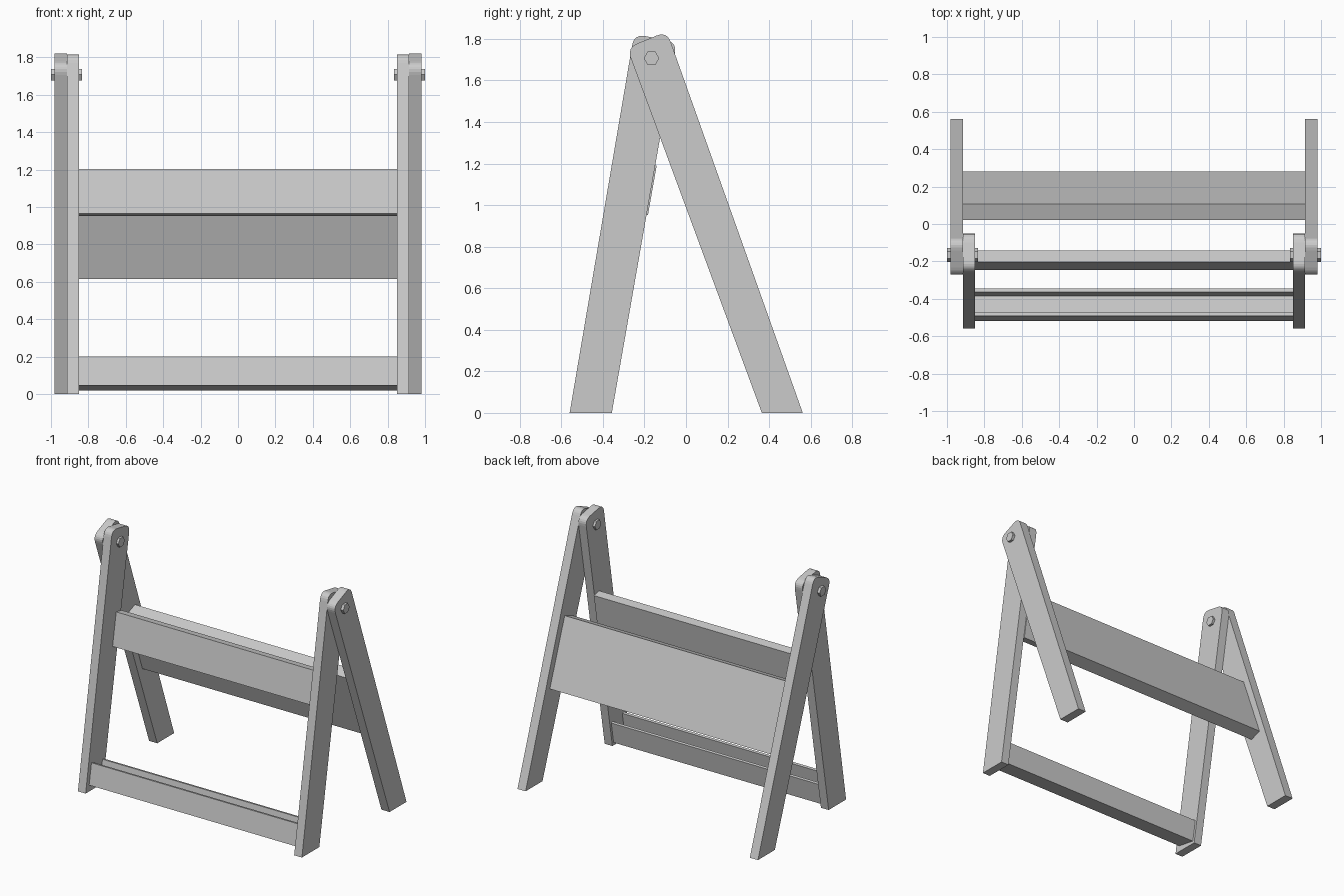
import bpy, bmesh
from mathutils import Vector
from math import radians, sin, cos, pi

cube = bpy.data.objects.get("Cube")
if cube:
    bpy.data.objects.remove(cube)

grey = bpy.data.materials.new("light_grey")
grey.use_nodes = True
colour = (0.6, 0.6, 0.6, 1)
grey.diffuse_color = colour
grey.node_tree.nodes["Principled BSDF"].inputs["Base Color"].default_value = colour


def extrude(name, profile, x0, x1):
    """Prism along x from a (y, z) profile."""
    bm = bmesh.new()
    face = bm.faces.new([bm.verts.new((x0, y, z)) for y, z in profile])
    side = bmesh.ops.extrude_face_region(bm, geom=[face])["geom"]
    moved = [v for v in side if isinstance(v, bmesh.types.BMVert)]
    bmesh.ops.translate(bm, verts=moved, vec=(x1 - x0, 0, 0))
    bmesh.ops.recalc_face_normals(bm, faces=bm.faces)
    mesh = bpy.data.meshes.new(name)
    bm.to_mesh(mesh)
    bm.free()
    mesh.materials.append(grey)
    obj = bpy.data.objects.new(name, mesh)
    bpy.context.collection.objects.link(obj)
    return obj


def rounded(prev, corner, nxt, size, steps=6):
    """Points of a rounded corner between two straight edges."""
    p, c, n = Vector(prev), Vector(corner), Vector(nxt)
    a = c + (p - c).normalized() * size
    b = c + (n - c).normalized() * size
    return [a * (1 - t) ** 2 + c * 2 * t * (1 - t) + b * t * t
            for t in (i / steps for i in range(steps + 1))]


def leg_profile(foot_front, foot_back, top_back, top_front):
    return ([foot_front, foot_back]
            + rounded(foot_back, top_back, top_front, 0.055)
            + rounded(top_back, top_front, foot_front, 0.055))


def tilted(origin, degrees, points):
    """Place (depth, height) points in a frame leaning back by the angle."""
    s, c = sin(radians(degrees)), cos(radians(degrees))
    return [(origin[0] + d * c + h * s, origin[1] - d * s + h * c) for d, h in points]


def board(depth, height):
    return [(0, 0), (depth, 0), (depth, height), (0, height)]


front_leg = leg_profile((-0.56, 0), (-0.357, 0), (-0.044, 1.785), (-0.25, 1.823))
back_leg = leg_profile((0.365, 0), (0.562, 0), (-0.092, 1.836), (-0.284, 1.757))
bolt = [(-0.166 + 0.037 * cos(i * pi / 3), 1.707 + 0.037 * sin(i * pi / 3))
        for i in range(6)]

# Legs and pivot bolts on both sides
for side, s in (("left", 1), ("right", -1)):
    extrude("front_leg_" + side, front_leg, s * 0.85, s * 0.913)
    extrude("back_leg_" + side, back_leg, s * 0.914, s * 0.98)
    extrude("pivot_bolt_" + side, bolt, s * 0.833, s)

# Middle rail between the front legs
extrude("middle_rail", tilted((-0.246, 0.964), 10, board(0.064, 0.242)), -0.85, 0.85)

# Open channel between the feet of the front legs
channel = board(0.15, 0.157)[:3] + [(0.13, 0.157), (0.13, 0.03), (0.02, 0.03),
                                    (0.02, 0.157), (0, 0.157)]
extrude("bottom_channel", tilted((-0.519, 0.046), 10, channel), -0.85, 0.85)

# Wide panel between the back legs
extrude("back_panel", tilted((0.193, 0.615), -20, board(0.092, 0.505)), -0.914, 0.914)
